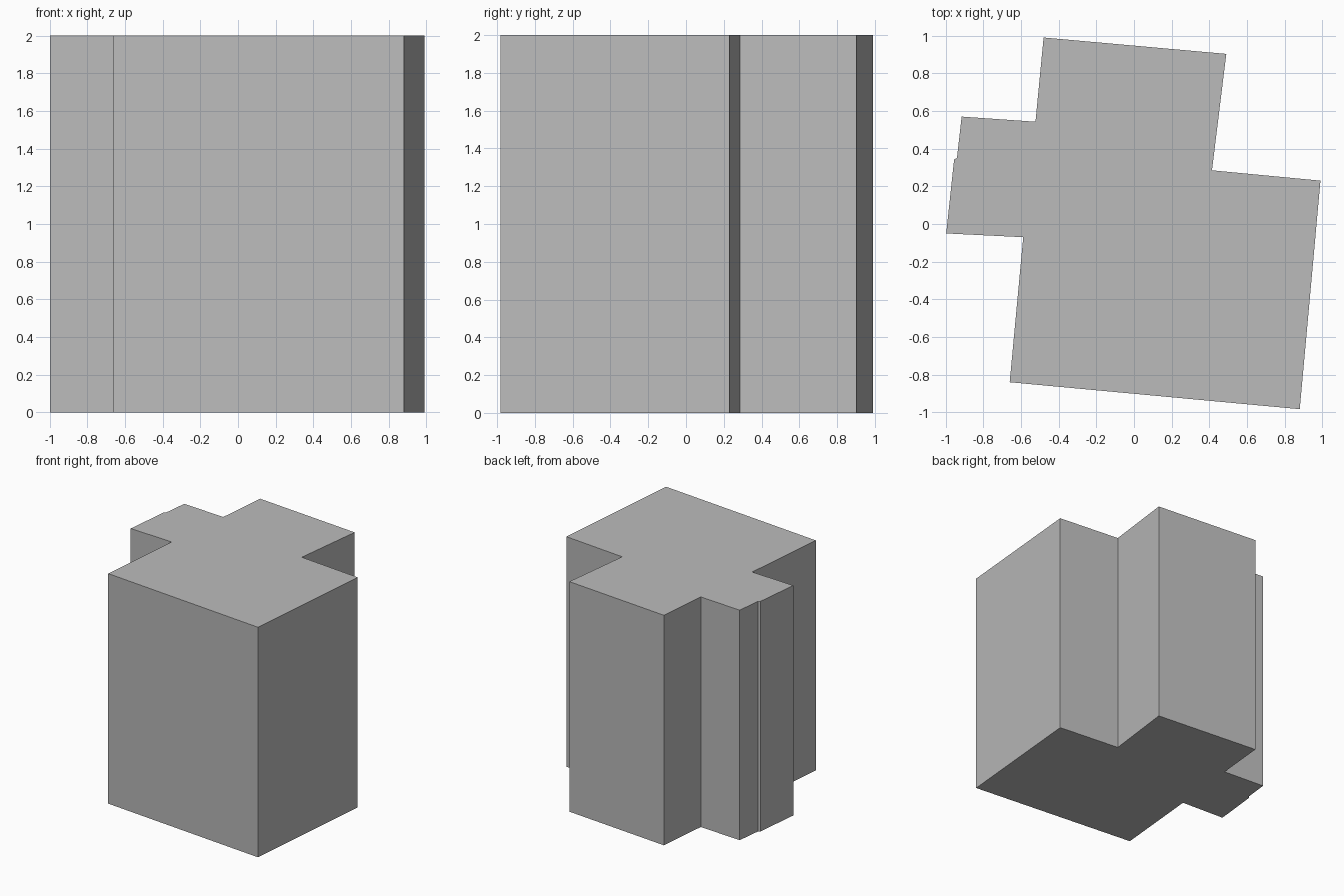
import bpy, bmesh

if "Cube" in bpy.data.objects:
    bpy.data.objects.remove(bpy.data.objects["Cube"])

# One plain grey for the whole block
grey = bpy.data.materials.new("plain_grey")
grey.diffuse_color = (0.5, 0.5, 0.5, 1)
grey.use_nodes = True
grey.node_tree.nodes["Principled BSDF"].inputs["Base Color"].default_value = grey.diffuse_color

# Stepped floor plan, counter-clockwise from above
plan = [(-0.66, -0.84), (0.88, -0.983), (0.99, 0.23), (0.414, 0.285),
        (0.49, 0.903), (-0.48, 0.99), (-0.523, 0.543), (-0.915, 0.57),
        (-0.94, 0.35), (-0.955, 0.343), (-0.997, -0.05), (-0.588, -0.07)]
HEIGHT = 2.0

# Extrude the plan into the tower block
bm = bmesh.new()
base = bm.faces.new([bm.verts.new((x, y, 0)) for x, y in plan])
top = bmesh.ops.extrude_face_region(bm, geom=[base], use_keep_orig=True)["geom"]
bmesh.ops.translate(bm, vec=(0, 0, HEIGHT),
                    verts=[v for v in top if isinstance(v, bmesh.types.BMVert)])
bmesh.ops.recalc_face_normals(bm, faces=bm.faces)
mesh = bpy.data.meshes.new("building_block")
bm.to_mesh(mesh)
bm.free()
mesh.materials.append(grey)
block = bpy.data.objects.new("building_block", mesh)
bpy.context.collection.objects.link(block)
